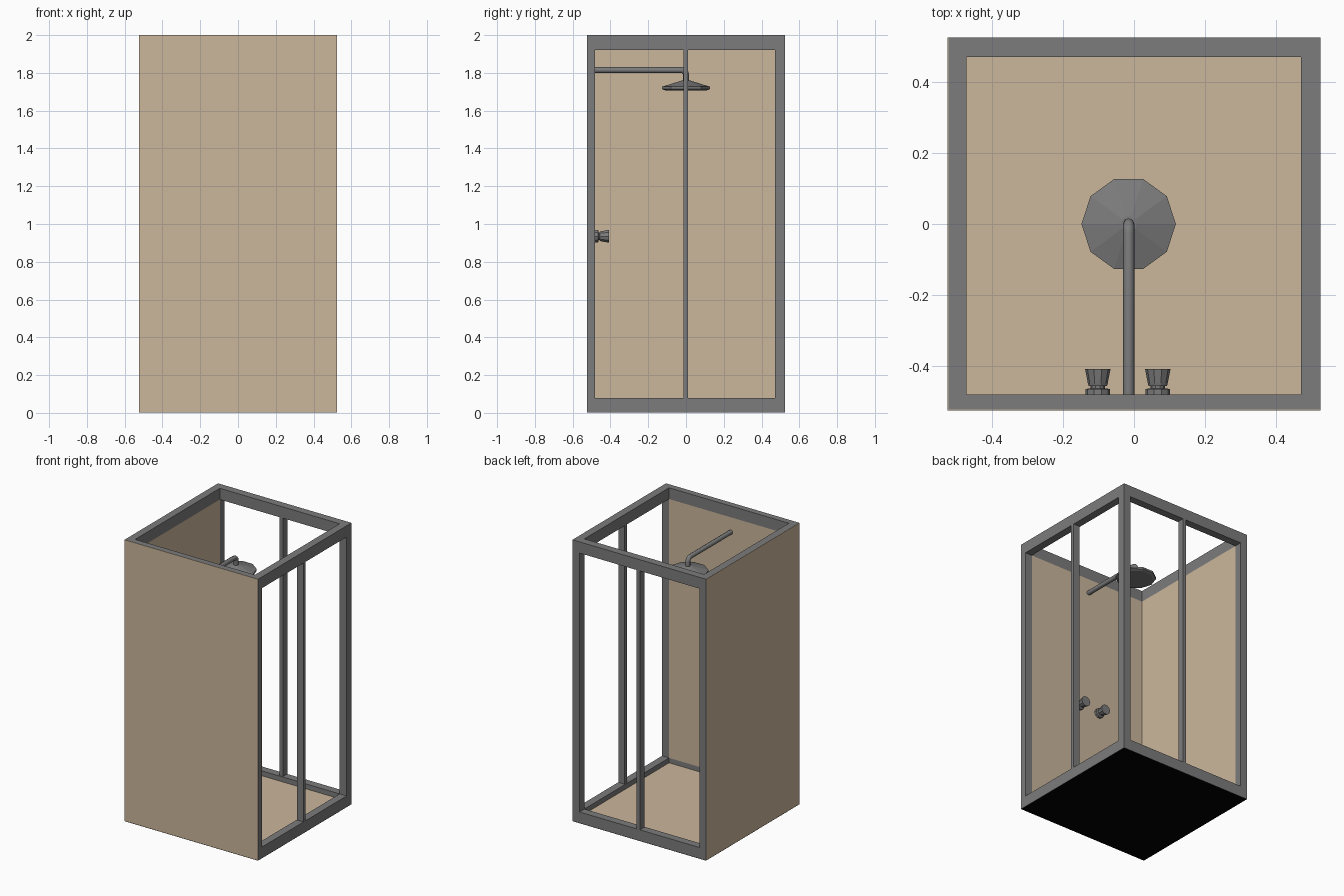
import bpy, bmesh, math
from mathutils import Vector, Matrix

if "Cube" in bpy.data.objects:
    bpy.data.objects.remove(bpy.data.objects["Cube"])


def material(name, r, g, b):
    m = bpy.data.materials.new(name)
    m.diffuse_color = (r, g, b, 1)
    m.use_nodes = True
    m.node_tree.nodes["Principled BSDF"].inputs["Base Color"].default_value = m.diffuse_color
    return m


TAN = material("tan_panel", 0.60, 0.47, 0.33)
GREY = material("grey_metal", 0.20, 0.20, 0.20)
BLACK = material("black_underside", 0.0, 0.0, 0.0)


def finish(name, bm, mat):
    bmesh.ops.recalc_face_normals(bm, faces=bm.faces)
    me = bpy.data.meshes.new(name)
    bm.to_mesh(me)
    bm.free()
    me.materials.append(mat)
    ob = bpy.data.objects.new(name, me)
    bpy.context.collection.objects.link(ob)
    return ob


def boxes(name, mat, *bounds):
    """Each bound is x0, x1, y0, y1, z0, z1."""
    bm = bmesh.new()
    for x0, x1, y0, y1, z0, z1 in bounds:
        c = Vector((x0 + x1, y0 + y1, z0 + z1)) / 2
        m = Matrix.Translation(c) @ Matrix.Diagonal((x1 - x0, y1 - y0, z1 - z0, 1))
        bmesh.ops.create_cube(bm, size=1, matrix=m)
    return finish(name, bm, mat)


def lathe(name, mat, profile, sides, matrix, phase=0.0):
    """Turn (radius, height) points around local z, capping both ends."""
    bm = bmesh.new()
    rings = []
    for r, h in profile:
        rings.append([bm.verts.new(matrix @ Vector((
            r * math.cos(phase + 2 * math.pi * i / sides),
            r * math.sin(phase + 2 * math.pi * i / sides), h))) for i in range(sides)])
    for a, b in zip(rings, rings[1:]):
        for i in range(sides):
            j = (i + 1) % sides
            bm.faces.new((a[i], a[j], b[j], b[i]))
    bm.faces.new(rings[0])
    bm.faces.new(rings[-1])
    return finish(name, bm, mat)


H = 0.525                       # outer half width
S = 0.523                       # frame face behind the wall skins
L, R, F, B = -0.472, 0.470, -0.481, 0.470   # inner opening
Z0, Z1 = 0.08, 1.92

# Frame: top and bottom rings
for name, lo, hi in (("bottom_frame", 0.001, Z0), ("top_frame", Z1, 2.0)):
    boxes(name, GREY,
          (-S, H, -S, F, lo, hi), (-S, H, B, H, lo, hi),
          (-S, L, F, B, lo, hi), (R, H, F, B, lo, hi))

# Frame: corner posts on the open sides
boxes("front_right_post", GREY, (R, H, -S, F, Z0, Z1))
boxes("back_right_post", GREY, (R, H, B, H, Z0, Z1))
boxes("back_left_post", GREY, (-S, L, B, H, Z0, Z1))

# Slim middle bars of the open sides
boxes("right_middle_bar", GREY, (0.475, H, -0.014, 0.011, Z0, Z1))
boxes("back_middle_bar", GREY, (-0.006, 0.020, 0.475, H, Z0, Z1))

# Solid walls: inner panel within the frame plus a full outer skin
boxes("front_wall", TAN, (-S, R, -S, F, Z0, Z1), (-H, H, -H, -S, 0.001, 2.0))
boxes("left_wall", TAN, (-S, L, F, B, Z0, Z1), (-H, -S, -S, H, 0.001, 2.0))

# Floor tray and dark underside
boxes("floor", TAN, (L, R, F, B, 0.01, 0.045))
bm = bmesh.new()
bm.faces.new([bm.verts.new((x, y, 0)) for x, y in ((-H, -H), (-H, H), (H, H), (H, -H))])
base = finish("underside", bm, BLACK)
if base.data.polygons[0].normal.z > 0:
    base.data.flip_normals()

# Shower head: flat ten-sided cone
HX = -0.015
lathe("shower_head", GREY,
      [(0.115, 1.707), (0.133, 1.714), (0.133, 1.727), (0.022, 1.760)],
      10, Matrix.Translation((HX, 0, 0)))

# Shower arm: bent pipe from the wall to the head
cu = bpy.data.curves.new("shower_arm_path", "CURVE")
cu.dimensions = "3D"
cu.bevel_depth = 0.016
cu.bevel_resolution = 2
cu.use_fill_caps = True
path = [(HX, F, 1.815)]
for k in range(5):
    a = math.radians(22.5 * k)
    path.append((HX, -0.025 + 0.025 * math.sin(a), 1.79 + 0.025 * math.cos(a)))
path.append((HX, 0, 1.75))
sp = cu.splines.new("POLY")
sp.points.add(len(path) - 1)
for p, co in zip(sp.points, path):
    p.co = (*co, 1)
tmp = bpy.data.objects.new("shower_arm_path", cu)
bpy.context.collection.objects.link(tmp)
bpy.context.view_layer.update()
me = bpy.data.meshes.new_from_object(tmp.evaluated_get(bpy.context.evaluated_depsgraph_get()))
bpy.data.objects.remove(tmp)
me.materials.clear()
me.materials.append(GREY)
arm = bpy.data.objects.new("shower_arm", me)
bpy.context.collection.objects.link(arm)
bpy.context.view_layer.objects.active = arm
arm.select_set(True)
bpy.ops.object.shade_smooth_by_angle(angle=math.radians(50))

# Tap knobs on the front wall, turned to point into the cabin
for side, x in (("left", -0.102), ("right", 0.067)):
    m = Matrix.Translation((x, F, 0.935)) @ Matrix.Rotation(-math.pi / 2, 4, "X")
    lathe(side + "_tap", GREY,
          [(0.035, 0), (0.035, 0.016), (0.020, 0.018), (0.020, 0.024),
           (0.026, 0.025), (0.028, 0.032), (0.036, 0.073)], 10, m)
